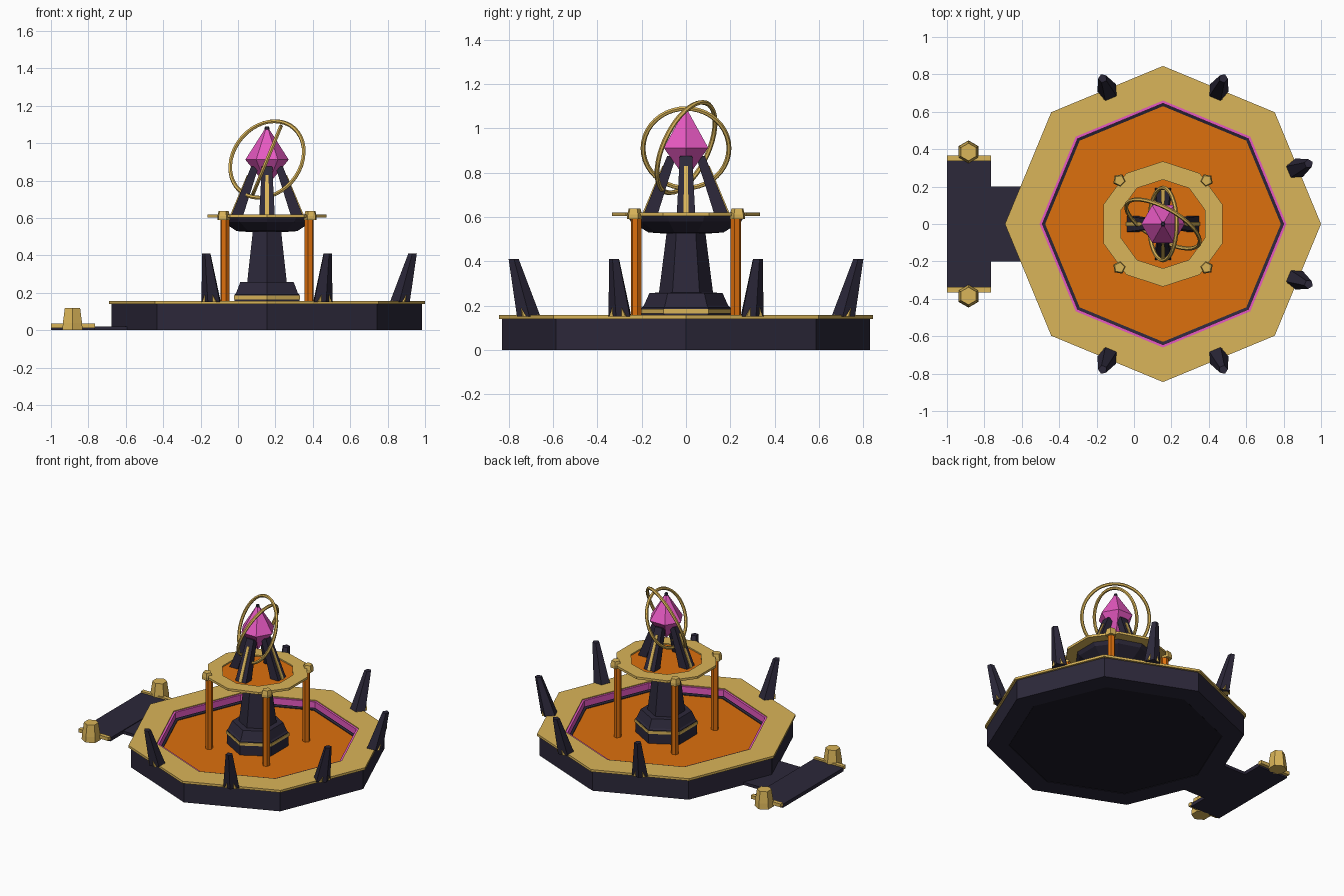
import bpy, bmesh
from math import pi, cos, sin, radians
from mathutils import Vector, Matrix

if "Cube" in bpy.data.objects:
    bpy.data.objects.remove(bpy.data.objects["Cube"])

CX = 0.155  # fountain axis


def material(name, rgb):
    m = bpy.data.materials.new(name)
    m.diffuse_color = (*rgb, 1)
    m.use_nodes = True
    m.node_tree.nodes["Principled BSDF"].inputs["Base Color"].default_value = m.diffuse_color
    return m


DARK = material("dark_stone", (0.025, 0.021, 0.042))
FLOOR = material("black_stone", (0.012, 0.011, 0.02))
GOLD = material("gold", (0.70, 0.46, 0.10))
ORANGE = material("orange_liquid", (0.72, 0.16, 0.004))
PINK = material("pink_crystal", (0.80, 0.10, 0.54))


def finish(bm, name, mat):
    bmesh.ops.recalc_face_normals(bm, faces=bm.faces)
    me = bpy.data.meshes.new(name)
    bm.to_mesh(me)
    bm.free()
    me.materials.append(mat)
    ob = bpy.data.objects.new(name, me)
    bpy.context.collection.objects.link(ob)
    return ob


def lathe(name, profile, n, mat, rot=0.0, at=(CX, 0), ring=False, lean=(0, 0)):
    """n-sided stack of (radius, z); ring=True closes the profile into a hollow
    loop; lean shifts each level sideways from first to last."""
    bm = bmesh.new()
    z0, z1 = profile[0][1], profile[-1][1]
    rows = []
    for r, z in profile:
        t = 0 if ring else (z - z0) / (z1 - z0)
        x, y = at[0] + lean[0] * t, at[1] + lean[1] * t
        rows.append([bm.verts.new((x + r * cos(rot + 2 * pi * i / n),
                                   y + r * sin(rot + 2 * pi * i / n), z)) for i in range(n)])
    pairs = list(zip(rows, rows[1:])) + ([(rows[-1], rows[0])] if ring else [])
    for a, b in pairs:
        for i in range(n):
            j = (i + 1) % n
            bm.faces.new((a[i], a[j], b[j], b[i]))
    if not ring:
        bm.faces.new(rows[0])
        bm.faces.new(rows[-1])
    bmesh.ops.remove_doubles(bm, verts=bm.verts, dist=1e-5)
    return finish(bm, name, mat)


def box(name, x, y, z, mat):
    bm = bmesh.new()
    bmesh.ops.create_cube(bm, size=1)
    for v in bm.verts:
        v.co = [a + (c + 0.5) * (b - a) for c, (a, b) in zip(v.co, (x, y, z))]
    return finish(bm, name, mat)


def strut(name, angle, low, high, mat):
    """Leaning tapered bar; low/high = (inner r, outer r, half width, z)."""
    bm = bmesh.new()
    m = Matrix.Translation((CX, 0, 0)) @ Matrix.Rotation(angle, 4, 'Z')
    ends = []
    for r0, r1, w, z in (low, high):
        ends.append([bm.verts.new(m @ Vector(p)) for p in
                     ((r0, -w, z), (r1, -w, z), (r1, w, z), (r0, w, z))])
    a, b = ends
    for i in range(4):
        j = (i + 1) % 4
        bm.faces.new((a[i], a[j], b[j], b[i]))
    bm.faces.new(a)
    bm.faces.new(b)
    return finish(bm, name, mat)


def hoop(name, z, radius, tube, normal):
    bpy.ops.mesh.primitive_torus_add(major_radius=radius, minor_radius=tube,
                                     major_segments=40, minor_segments=6,
                                     location=(CX, 0, z),
                                     rotation=Vector(normal).to_track_quat('Z', 'Y').to_euler())
    ob = bpy.context.object
    ob.name = name
    ob.data.materials.append(GOLD)


# octagonal basin
lathe("basin_wall", [(0.69, 0), (0.83, 0), (0.83, 0.141), (0.66, 0.141),
                     (0.645, 0.105), (0.63, 0.10), (0.63, 0.05)], 8, DARK, ring=True)
lathe("basin_floor", [(0.69, 0.002), (0.64, 0.04)], 8, FLOOR)
lathe("basin_rim", [(0.66, 0.14), (0.845, 0.14), (0.845, 0.156), (0.66, 0.156)], 8, GOLD, ring=True)
lathe("basin_glow_band", [(0.645, 0.108), (0.662, 0.108), (0.662, 0.15), (0.645, 0.15)],
      8, PINK, ring=True)
lathe("basin_liquid", [(0.632, 0.06), (0.632, 0.095)], 8, ORANGE)

# entry step on the left
box("bridge_slab", (-0.77, -0.56), (-0.2, 0.2), (0, 0.02), DARK)
box("step_slab", (-1.0, -0.765), (-0.34, 0.34), (0, 0.025), DARK)
for s in (-1, 1):
    box("step_trim", (-1.0, -0.765), tuple(sorted((s * 0.337, s * 0.365))), (0.012, 0.036), GOLD)
    lathe("step_post", [(0.062, 0.0), (0.059, 0.04), (0.047, 0.12)], 6, GOLD, pi / 2, (-0.885, s * 0.385))

# leaning spikes around the rim
for a in (22.5, 67.5, 112.5):
    for s in (-1, 1):
        t = radians(a * s)
        d = Vector((cos(t), sin(t)))
        base = (CX + d.x * 0.77, d.y * 0.77)
        lathe("rim_spike", [(0.056, 0.15), (0.024, 0.41)], 5, DARK, t, base, lean=d * 0.073)
        lathe("spike_foot", [(0.057, 0.15), (0.004, 0.235)], 4, GOLD, t + pi / 4, base, lean=d * 0.05)

# hexagonal pedestal
lathe("pedestal_base", [(0.2, 0.09), (0.2, 0.19), (0.19, 0.2), (0.165, 0.257),
                        (0.122, 0.258), (0.086, 0.54)], 6, DARK, pi / 2)
lathe("pedestal_band", [(0.19, 0.165), (0.205, 0.165), (0.205, 0.185), (0.19, 0.185)],
      6, GOLD, pi / 2, ring=True)

# upper bowl, ten-sided
lathe("upper_bowl", [(0.10, 0.525), (0.17, 0.53), (0.25, 0.58), (0.265, 0.606)], 10, DARK, pi / 2)
lathe("upper_rim", [(0.237, 0.604), (0.335, 0.604), (0.335, 0.62), (0.237, 0.62)],
      10, GOLD, pi / 2, ring=True)
lathe("upper_liquid", [(0.238, 0.6), (0.238, 0.611)], 10, ORANGE, pi / 2)

# spouts and falling streams
for k in range(4):
    t = pi / 4 + k * pi / 2
    lathe("spout", [(0.036, 0.59), (0.036, 0.61), (0.028, 0.638)], 5, GOLD, t,
          (CX + 0.33 * cos(t), 0.33 * sin(t)))
    lathe("stream", [(0.025, 0.09), (0.025, 0.6)], 6, ORANGE, t,
          (CX + 0.318 * cos(t), 0.318 * sin(t)))

# four crystal supports with gold inlay
for k in range(4):
    t = k * pi / 2
    strut("crystal_support", t, (0.13, 0.195, 0.042, 0.605), (0.045, 0.085, 0.028, 0.875), DARK)
    strut("support_inlay", t, (0.18, 0.201, 0.011, 0.606), (0.09, 0.107, 0.009, 0.83), GOLD)

# crystal, finial and hoops
lathe("crystal", [(0.0001, 0.77), (0.116, 0.912), (0.012, 1.075)], 6, PINK)
lathe("crystal_finial", [(0.008, 1.06), (0.014, 1.078), (0.01, 1.09)], 6, DARK)
hoop("large_hoop", 0.913, 0.221, 0.011, (0.455, 0.805, -0.38))
hoop("small_hoop", 0.91, 0.194, 0.011, (0.925, 0, -0.38))
